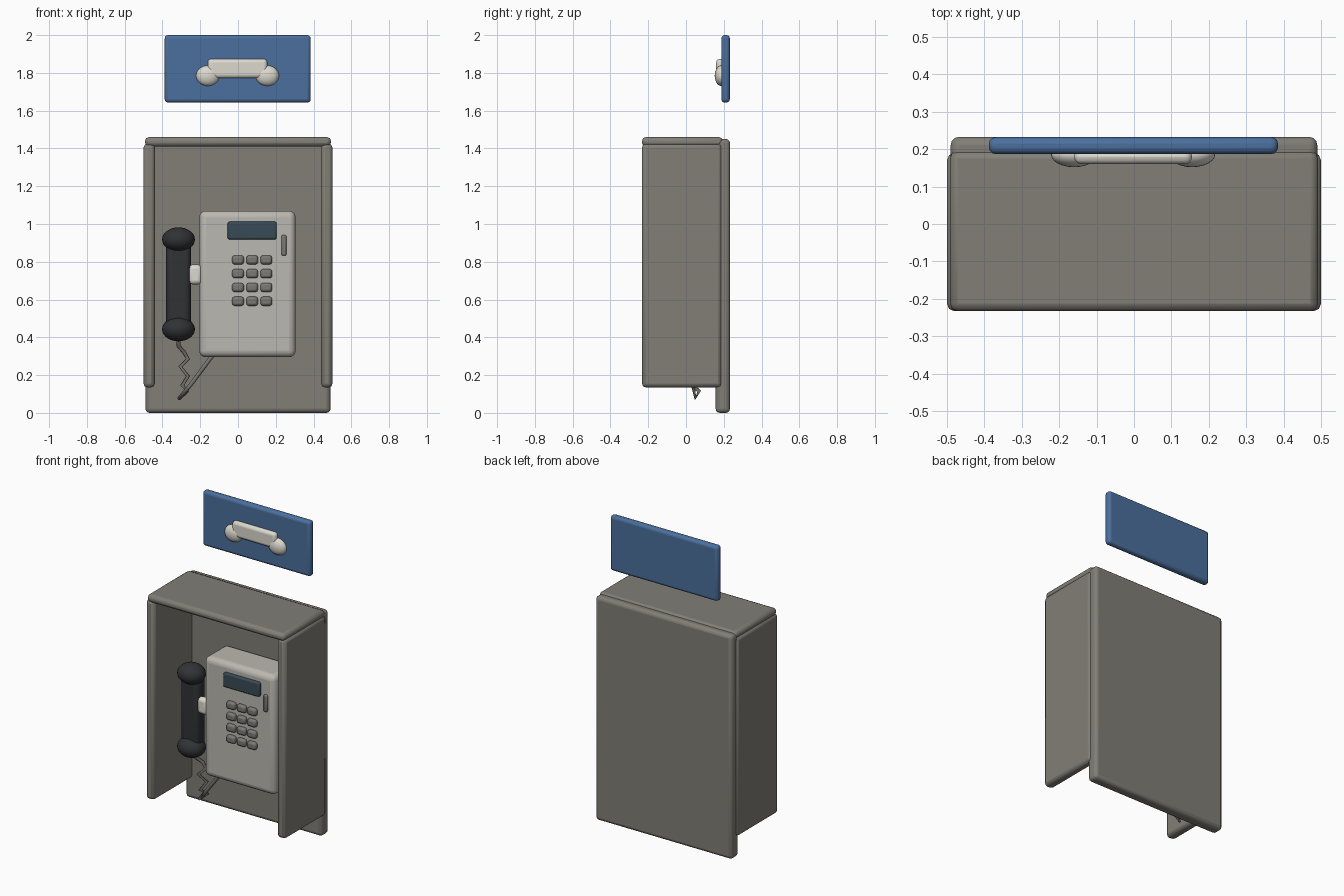
import bpy, bmesh, math
from mathutils import Matrix, Vector

if "Cube" in bpy.data.objects:
    bpy.data.objects.remove(bpy.data.objects["Cube"])


def material(name, rgb):
    m = bpy.data.materials.new(name)
    m.diffuse_color = (*rgb, 1)
    m.use_nodes = True
    m.node_tree.nodes["Principled BSDF"].inputs["Base Color"].default_value = m.diffuse_color
    return m


HOUSING = material("housing_grey", (0.22, 0.21, 0.18))
BODY = material("body_grey", (0.50, 0.48, 0.44))
KEY = material("key_grey", (0.20, 0.19, 0.18))
BLACK = material("handset_black", (0.03, 0.032, 0.036))
SCREEN = material("screen_dark", (0.04, 0.07, 0.09))
BLUE = material("sign_blue", (0.07, 0.16, 0.34))
WHITE = material("off_white", (0.72, 0.69, 0.62))


def finish(name, bm, mat, bevel=0, segments=3):
    me = bpy.data.meshes.new(name)
    bm.to_mesh(me)
    bm.free()
    ob = bpy.data.objects.new(name, me)
    bpy.context.collection.objects.link(ob)
    me.materials.append(mat)
    if bevel:
        mod = ob.modifiers.new("bevel", 'BEVEL')
        mod.width, mod.segments = bevel, segments
    bpy.ops.object.select_all(action='DESELECT')
    ob.select_set(True)
    bpy.context.view_layer.objects.active = ob
    bpy.ops.object.shade_smooth_by_angle(angle=math.radians(40))
    return ob


def box(name, x, y, z, mat, bevel=0.01, segments=3):
    bm = bmesh.new()
    size = (x[1] - x[0], y[1] - y[0], z[1] - z[0])
    mid = Vector((sum(x) / 2, sum(y) / 2, sum(z) / 2))
    bmesh.ops.create_cube(bm, size=1, matrix=Matrix.Translation(mid) @ Matrix.Diagonal((*size, 1)))
    return finish(name, bm, mat, bevel, segments)


def ellipsoid(name, centre, radii, mat):
    bm = bmesh.new()
    bmesh.ops.create_uvsphere(bm, u_segments=24, v_segments=14, radius=1,
                              matrix=Matrix.Translation(centre) @ Matrix.Diagonal((*radii, 1)))
    return finish(name, bm, mat)


def cord(name, points, radius, mat):
    cu = bpy.data.curves.new(name, 'CURVE')
    cu.dimensions = '3D'
    cu.bevel_depth, cu.bevel_resolution, cu.use_fill_caps = radius, 1, True
    sp = cu.splines.new('POLY')
    sp.points.add(len(points) - 1)
    for p, co in zip(sp.points, points):
        p.co = (*co, 1)
    ob = bpy.data.objects.new(name, cu)
    bpy.context.collection.objects.link(ob)
    cu.materials.append(mat)


# Housing: back panel, side walls and roof
box("back_panel", (-0.49, 0.49), (0.157, 0.233), (0, 1.45), HOUSING, 0.022)
for side, s in (("left", -1), ("right", 1)):
    box(side + "_side_wall", sorted((s * 0.44, s * 0.5)), (-0.233, 0.19), (0.135, 1.425), HOUSING, 0.02, 2)
box("roof", (-0.492, 0.492), (-0.233, 0.195), (1.41, 1.46), HOUSING, 0.02, 2)

# Telephone body with screen, coin slot and keypad
box("phone_body", (-0.205, 0.305), (-0.06, 0.165), (0.295, 1.07), BODY, 0.035, 4)
box("screen", (-0.055, 0.205), (-0.078, -0.04), (0.918, 1.012), SCREEN, 0.01, 2)
box("coin_slot", (0.23, 0.256), (-0.072, -0.04), (0.832, 0.942), KEY, 0.008, 2)
for r in range(4):
    for c in range(3):
        x, z = 0.075 * c, 0.81 - 0.073 * r
        box(f"key_{r}_{c}", (x - 0.031, x + 0.031), (-0.082, -0.045), (z - 0.024, z + 0.024), KEY, 0.013, 2)

# Handset on its cradle hook
box("handset_handle", (-0.38, -0.25), (-0.055, 0.035), (0.43, 0.93), BLACK, 0.03, 4)
for part, z in (("earpiece", 0.918), ("mouthpiece", 0.443)):
    ellipsoid("handset_" + part, (-0.315, -0.025, z), (0.087, 0.08, 0.064), BLACK)
box("cradle_hook", (-0.262, -0.19), (-0.05, 0.0), (0.68, 0.785), WHITE, 0.022, 3)

# Cord zigzagging down from the handset and back up to the phone body
cord("handset_cord", [(-0.315, 0.0, 0.40), (-0.315, 0.02, 0.355), (-0.285, 0.05, 0.32),
                      (-0.265, 0.05, 0.285), (-0.305, 0.03, 0.245), (-0.265, 0.06, 0.195),
                      (-0.295, 0.035, 0.145), (-0.268, 0.07, 0.115), (-0.31, 0.05, 0.078),
                      (-0.25, 0.035, 0.15), (-0.13, 0.03, 0.31)], 0.011, KEY)

# Blue sign with raised receiver emblem, floating above the roof
box("sign_panel", (-0.388, 0.385), (0.187, 0.232), (1.643, 2.0), BLUE, 0.018)
box("sign_receiver_handle", (-0.16, 0.155), (0.16, 0.2), (1.772, 1.874), WHITE, 0.019, 3)
for side, x in (("left", -0.16), ("right", 0.155)):
    ellipsoid(f"sign_receiver_{side}_end", (x, 0.186, 1.785), (0.062, 0.034, 0.054), WHITE)
